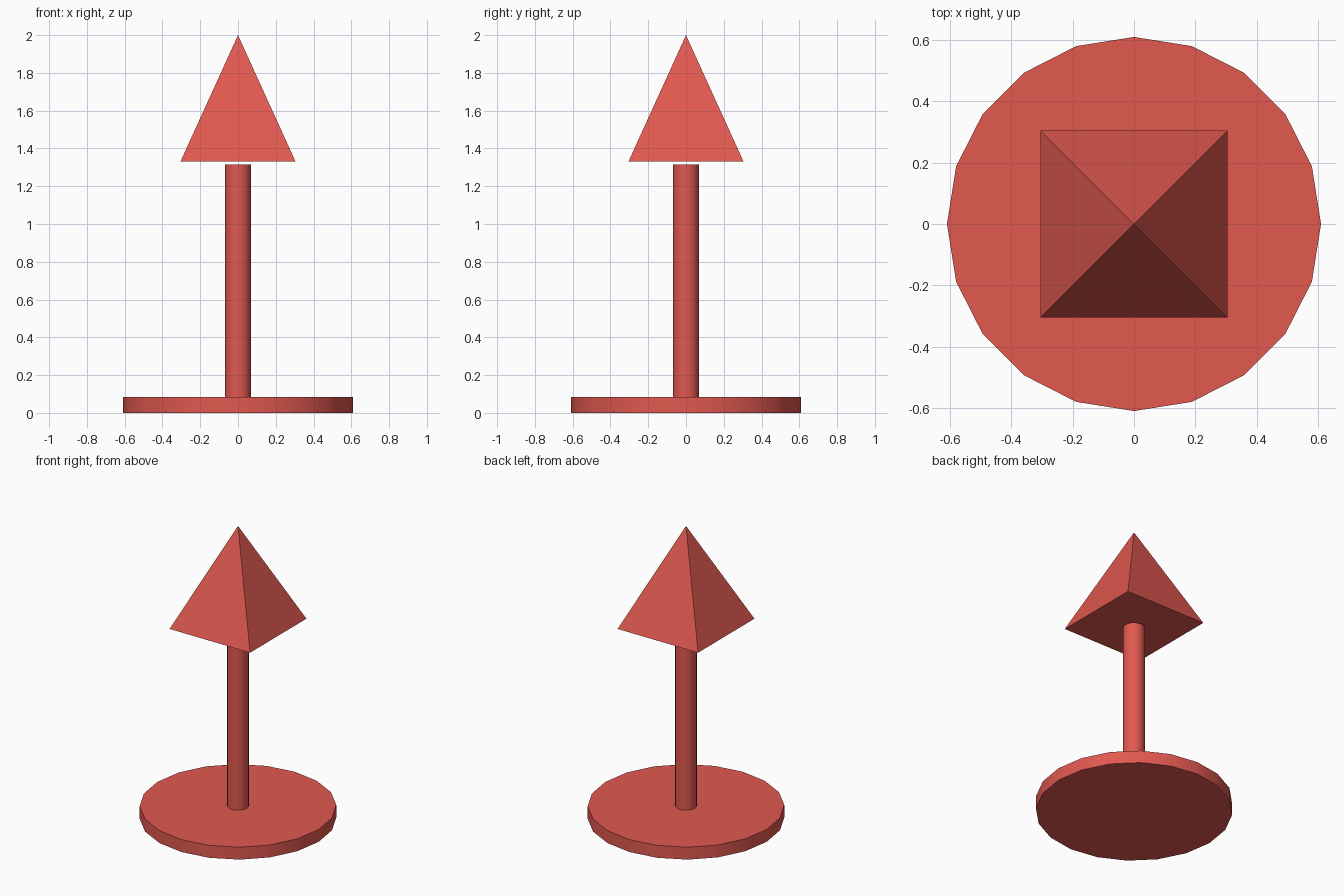
import bpy
import math

cube = bpy.data.objects.get("Cube")
if cube:
    bpy.data.objects.remove(cube, do_unlink=True)

red = bpy.data.materials.new("red_paint")
red.use_nodes = True
colour = (0.75, 0.1, 0.08, 1)
red.diffuse_color = colour
red.node_tree.nodes["Principled BSDF"].inputs["Base Color"].default_value = colour


def add_part(name, sides, bottom_radius, top_radius, z0, z1, turn=0, smooth=False):
    """Upright cylinder or cone spanning z0 to z1."""
    bpy.ops.mesh.primitive_cone_add(
        vertices=sides, radius1=bottom_radius, radius2=top_radius,
        depth=z1 - z0, location=(0, 0, (z0 + z1) / 2), rotation=(0, 0, turn))
    part = bpy.context.object
    part.name = name
    part.data.materials.append(red)
    if smooth:
        bpy.ops.object.shade_smooth_by_angle(angle=math.radians(40))
    return part


# Round foot and slim post
add_part("base_disc", 20, 0.61, 0.61, 0, 0.085, smooth=True)
add_part("post", 20, 0.068, 0.068, 0.085, 1.315, smooth=True)

# Square pyramid floating just above the post
add_part("pyramid_head", 4, 0.305 * math.sqrt(2), 0, 1.33, 2, turn=math.pi / 4)
